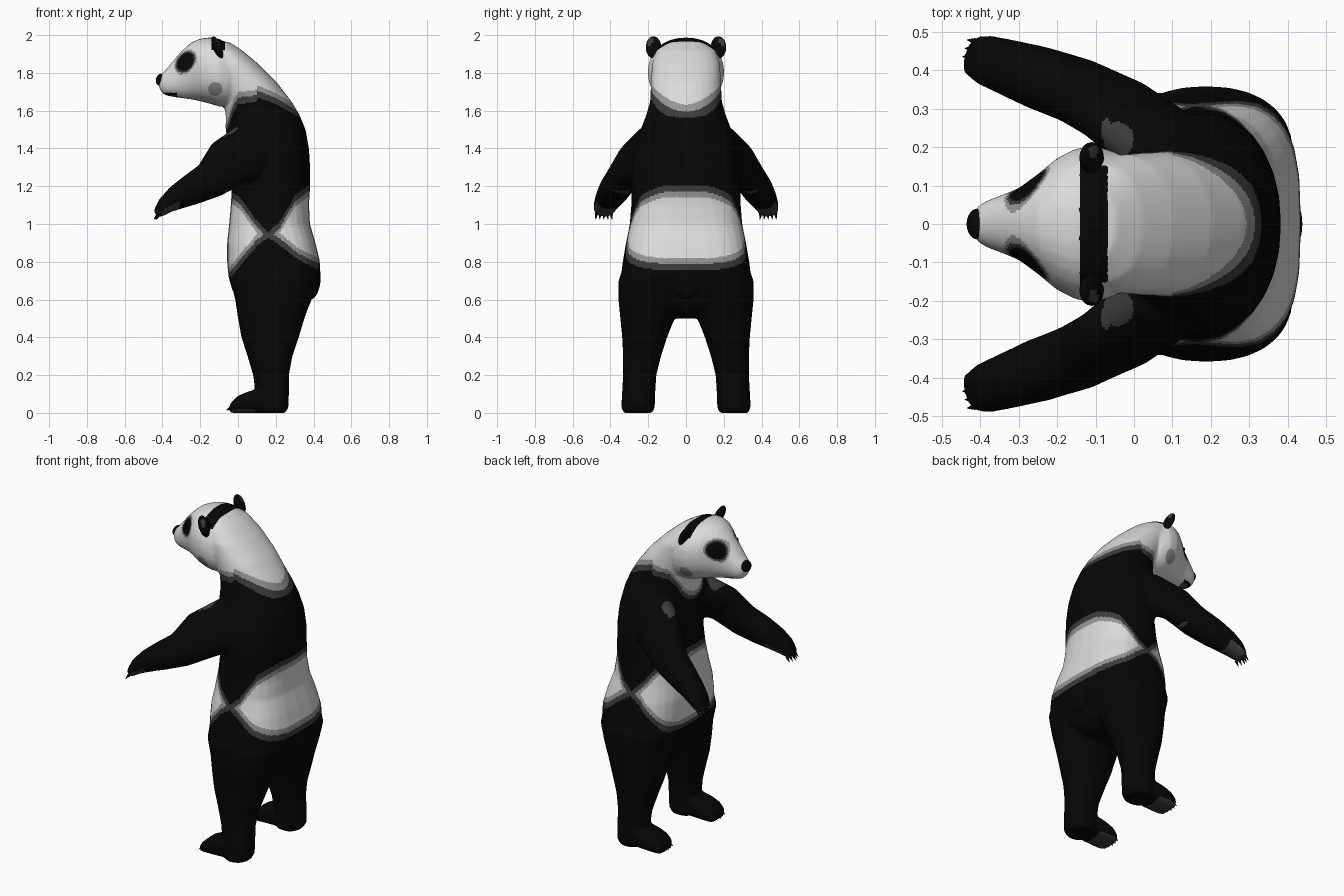
import bpy, bmesh, math
from mathutils import Vector, Matrix

cube = bpy.data.objects.get("Cube")
if cube:
    bpy.data.objects.remove(cube, do_unlink=True)


def material(name, value):
    m = bpy.data.materials.new(name)
    m.use_nodes = True
    color = (value, value, value, 1)
    m.diffuse_color = color
    bsdf = m.node_tree.nodes["Principled BSDF"]
    bsdf.inputs["Base Color"].default_value = color
    bsdf.inputs["Roughness"].default_value = 0.8
    return m


MATS = [material("black fur", 0.002), material("charcoal fur", 0.045),
        material("grey fur", 0.3), material("white fur", 0.72)]
BLACK, CHARCOAL, GREY, WHITE = range(4)


def finish(name, bm):
    bmesh.ops.recalc_face_normals(bm, faces=bm.faces)
    mesh = bpy.data.meshes.new(name)
    bm.to_mesh(mesh)
    bm.free()
    for m in MATS:
        mesh.materials.append(m)
    mesh.shade_smooth()
    ob = bpy.data.objects.new(name, mesh)
    bpy.context.collection.objects.link(ob)
    return ob


def ring(center, u, v, ru, rv, power=2.3, n=28):
    """Superellipse cross-section in the plane of u and v."""
    pts = []
    for i in range(n):
        a = 2 * math.pi * i / n
        c, s = math.cos(a), math.sin(a)
        p = math.copysign(abs(c) ** (2 / power), c) * ru
        q = math.copysign(abs(s) ** (2 / power), s) * rv
        pts.append(Vector(center) + u * p + v * q)
    return pts


def loft(bm, rings):
    rows = [[bm.verts.new(p) for p in r] for r in rings]
    n = len(rows[0])
    for a, b in zip(rows, rows[1:]):
        for i in range(n):
            j = (i + 1) % n
            bm.faces.new((a[i], a[j], b[j], b[i]))
    bm.faces.new(rows[0][::-1])
    bm.faces.new(rows[-1])


X, Y, Z = Vector((1, 0, 0)), Vector((0, 1, 0)), Vector((0, 0, 1))


def interp(table, t):
    if t <= table[0][0]:
        return table[0][1]
    for (a, p), (b, q) in zip(table, table[1:]):
        if t <= b:
            return p + (q - p) * (t - a) / (b - a)
    return table[-1][1]


# Torso and neck: z, front x, back x, half width, squareness
torso = [(.50, .09, .31, .06, 2.5), (.55, .03, .37, .18, 2.5), (.65, -.03, .41, .32, 2.8),
         (.72, -.05, .433, .345, 3), (.8, -.058, .434, .335, 3), (.9, -.058, .41, .318, 2.9),
         (1.0, -.047, .381, .298, 2.6), (1.1, -.038, .376, .29, 2.3), (1.2, -.033, .382, .288, 2.15),
         (1.3, -.033, .382, .288, 2.1), (1.4, -.045, .376, .272, 2.1), (1.5, -.066, .358, .24, 2.1),
         (1.58, -.065, .325, .21, 2.1), (1.65, -.08, .283, .19, 2.1), (1.75, -.13, .205, .186, 2.2),
         (1.85, -.18, .105, .18, 2.2), (1.92, -.2, .022, .155, 2.2), (1.965, -.2, -.05, .10, 2.2)]
# Head: x, bottom z, top z, half width
head = [(.02, 1.70, 1.86, .14), (-.05, 1.62, 1.95, .188), (-.1, 1.622, 1.982, .203),
        (-.15, 1.637, 1.988, .197), (-.2, 1.65, 1.982, .172), (-.25, 1.66, 1.96, .13),
        (-.3, 1.666, 1.915, .093), (-.34, 1.672, 1.868, .077), (-.38, 1.68, 1.82, .062),
        (-.405, 1.695, 1.793, .048), (-.42, 1.73, 1.775, .026)]
# Leg: z, front x, back x, inner y, outer y
leg = [(0, .11, .25, .178, .33), (.03, .095, .268, .165, .343), (.12, .09, .27, .162, .338),
       (.2, .08, .27, .157, .333), (.3, .05, .288, .132, .333), (.4, .018, .322, .1, .338),
       (.5, 0, .352, .06, .348), (.6, -.015, .388, .01, .358), (.7, -.04, .415, .01, .358),
       (.85, -.03, .36, .05, .30)]
# Foot: x, top z, inner y, outer y
foot = [(.2, .13, .19, .32), (.1, .125, .17, .34), (.05, .112, .168, .342),
        (0, .09, .17, .34), (-.03, .062, .178, .332), (-.045, .04, .2, .31)]
# Arm: x, y, z, half width, half height, inward roll
arm = [(.17, .12, 1.42, .12, .15, .5), (.06, .215, 1.385, .09, .15, .5),
       (-.05, .298, 1.322, .077, .138, .52), (-.15, .347, 1.23, .084, .1, .42),
       (-.25, .381, 1.18, .082, .082, .3), (-.33, .408, 1.137, .073, .064, .2),
       (-.385, .426, 1.098, .066, .046, .1), (-.425, .44, 1.054, .05, .024, 0)]

bm = bmesh.new()
loft(bm, [ring(((a + b) / 2, 0, z), X, Y, (b - a) / 2, w, p) for z, a, b, w, p in torso])
loft(bm, [ring((x, 0, (a + b) / 2), Y, Z, w, (b - a) / 2, 2.2) for x, a, b, w in head])
for s in (-1, 1):
    loft(bm, [ring(((a + b) / 2, s * (c + d) / 2, z), X, Y, (b - a) / 2, (d - c) / 2)
              for z, a, b, c, d in leg])
    loft(bm, [ring((x, s * (c + d) / 2, t / 2), Y, Z, (d - c) / 2, t / 2, 2.8)
              for x, t, c, d in foot])
    path = [Vector((x, s * y, z)) for x, y, z, *_ in arm]
    rings = []
    for i, p in enumerate(path):
        d = (path[min(i + 1, len(path) - 1)] - path[max(i - 1, 0)]).normalized()
        u = d.cross(Z).normalized()
        v = u.cross(d)
        c, k = math.cos(arm[i][5]), s * math.sin(arm[i][5])
        rings.append(ring(p, u * c + v * k, v * c - u * k, arm[i][3], arm[i][4], 2.1))
    loft(bm, rings)
body = finish("body", bm)

# Fuse the overlapping volumes into one soft skin
fuse = body.modifiers.new("fuse", 'REMESH')
fuse.mode = 'VOXEL'
fuse.voxel_size = 0.008
relax = body.modifiers.new("relax", 'SMOOTH')
relax.factor = 0.5
relax.iterations = 12
skin = bpy.data.meshes.new_from_object(body.evaluated_get(bpy.context.evaluated_depsgraph_get()))
body.modifiers.clear()
body.data = skin
skin.materials.clear()
for m in MATS:
    skin.materials.append(m)
skin.shade_smooth()

# Fur markings: borders of the white areas as heights along x
COLLAR = [(-.065, 1.46), (-.03, 1.58), (0, 1.635), (.1, 1.65), (.2, 1.615), (.31, 1.56)]
BELLY_TOP = [(-.05, 1.18), (.01, 1.14), (.1, 1.015), (.16, .955), (.22, 1.01), (.3, 1.15), (.37, 1.205)]
BELLY_LOW = [(-.05, .7), (.02, .79), (.1, .885), (.16, .928), (.22, .89), (.32, .81), (.43, .755)]


def fur(c, n):
    x, y, z = c
    ay = abs(y)
    # Shoulder spots beside the neck
    if 1.3 < z < 1.6 and n.z > .1 and math.hypot((x + .04) / .04, (ay - .22) / .045) < 1:
        return CHARCOAL
    if z > 1.44:
        if -.142 < x < -.07 and z > 1.92:           # stripe between the ears
            return BLACK
        if x < -.2 and ay > .025:                   # eye patches
            dx, dz = x + .278, z - 1.857
            p, q = dx * .6 + dz * .8, dz * .6 - dx * .8
            e = math.hypot(p / .054, q / .037)
            if e < 1.35:
                return BLACK if e < 1 else CHARCOAL if e < 1.17 else GREY
        if -.4 < x < -.32 and z < 1.695:            # mouth
            return BLACK if z > 1.682 else CHARCOAL
        if math.hypot(x + .12, z - 1.715) < .037 and ay > .1:   # cheek spot
            return GREY
        f = z - interp(COLLAR, x) - (.12 * ay if x > .1 else 0)
    elif x < -.07:
        return CHARCOAL if x < -.31 and n.z < -.3 else BLACK    # palms
    else:
        if z < .02 and n.z < -.6 and x < .09:       # soles
            return CHARCOAL
        f = min(interp(BELLY_TOP, x) - z, z - interp(BELLY_LOW, x))
    return BLACK if f < 0 else CHARCOAL if f < .034 else GREY if f < .062 else WHITE


for p in skin.polygons:
    p.material_index = fur(p.center, p.normal)


def blob(name, center, scale, tilt=0, rule=None):
    bm = bmesh.new()
    bmesh.ops.create_uvsphere(bm, u_segments=20, v_segments=12, radius=1)
    for f in bm.faces:
        if rule and rule(f.calc_center_median()):
            f.material_index = CHARCOAL
    m = Matrix.Translation(center) @ Matrix.Rotation(tilt, 4, 'Y') @ Matrix.Diagonal((*scale, 1))
    bmesh.ops.transform(bm, matrix=m, verts=bm.verts)
    return finish(name, bm)


def claws(name, tips):
    bm = bmesh.new()
    for base, direction, length, radius in tips:
        rot = direction.to_track_quat('Z', 'Y').to_matrix().to_4x4()
        m = Matrix.Translation(base + direction.normalized() * length / 2) @ rot
        bmesh.ops.create_cone(bm, cap_ends=True, segments=6, radius1=radius,
                              radius2=.001, depth=length, matrix=m)
    finish(name, bm)


# Nose and tail
blob("nose", (-.408, 0, 1.763), (.027, .04, .033), .2)
blob("tail", (.392, 0, .7), (.045, .085, .1), .1)

for s, side in ((-1, "left"), (1, "right")):
    # Ears with a lighter spot on the outer back
    blob(side + "_ear", (-.11, s * .172, 1.935), (.022, .041, .063), -.4,
         rule=lambda c, s=s: c.dot(Vector((.8, s * .45, .4)).normalized()) > .9)
    blob(side + "_eye", (-.283, s * .089, 1.858), (.012, .011, .012))
    # Claws, five on each paw and foot
    claws(side + "_hand_claws", [
        (Vector((-.412 - .006 * (2 - abs(k)), s * (.435 + k * .02), 1.052)),
         Vector((-.6, s * .05 * k, -.8)), .036, .009) for k in range(-2, 3)])
    claws(side + "_foot_claws", [
        (Vector((-.022 - .006 * (2 - abs(k)), s * (.255 + k * .028), .034)),
         Vector((-.8, s * .04 * k, -.6)), .034, .009) for k in range(-2, 3)])
